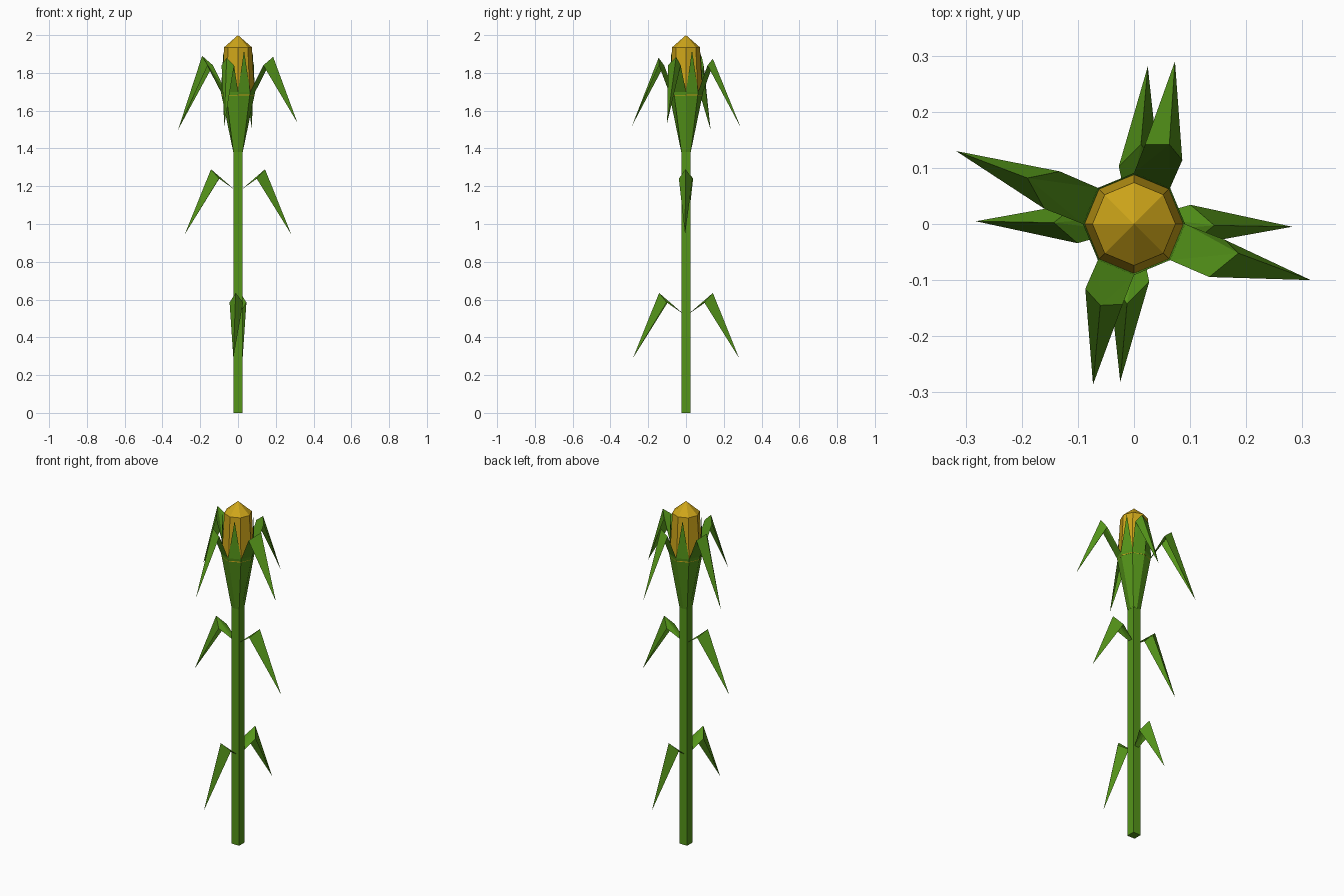
import bpy
from math import cos, sin, radians
from mathutils import Vector

if "Cube" in bpy.data.objects:
    bpy.data.objects.remove(bpy.data.objects["Cube"])


def material(name, rgb):
    m = bpy.data.materials.new(name)
    m.diffuse_color = (*rgb, 1)
    m.use_nodes = True
    m.node_tree.nodes["Principled BSDF"].inputs["Base Color"].default_value = m.diffuse_color
    return m


GREEN = material("leaf_green", (0.09, 0.30, 0.01))
YELLOW = material("corn_yellow", (0.62, 0.38, 0.01))


def make(name, verts, faces, mat):
    me = bpy.data.meshes.new(name)
    me.from_pydata([tuple(v) for v in verts], [], faces)
    me.materials.append(mat)
    ob = bpy.data.objects.new(name, me)
    bpy.context.collection.objects.link(ob)
    return ob


def polar(r, deg, z):
    return Vector((r * cos(radians(deg)), r * sin(radians(deg)), z))


def ring(r, z, n=8, start=0):
    return [polar(r, start + 360 * i / n, z) for i in range(n)]


def bands(n, count):
    return [(k * n + i, k * n + (i + 1) % n, (k + 1) * n + (i + 1) % n, (k + 1) * n + i)
            for k in range(count) for i in range(n)]


def leaf(name, base, az, side_r, half, side_z, ridge, tip):
    # folded leaf: rises from the base edge, creases at the ridge, droops to the tip
    across = polar(half, az + 90, 0)
    mid = polar(side_r, az, side_z)
    verts = [base[0], base[1], mid - across, mid + across, ridge, tip]
    make(name, verts, [(0, 2, 4), (0, 4, 1), (1, 4, 3), (2, 5, 4), (4, 5, 3)], GREEN)


# Square stalk
make("stalk", ring(0.035, 0, 4, 45) + ring(0.034, 1.38, 4, 45),
     bands(4, 1) + [(3, 2, 1, 0), (4, 5, 6, 7)], GREEN)

# Husk cup: square at the stalk, octagonal at the rim
low = [polar(0.025 if i % 2 == 0 else 0.035, 45 * i, 1.38) for i in range(8)]
rim = ring(0.091, 1.70)
make("husk", low + rim, bands(8, 1), GREEN)

# Cob with pointed cap
make("cob", ring(0.088, 1.68) + ring(0.074, 1.935) + [Vector((0, 0, 2))],
     bands(8, 1) + [(8 + i, 8 + (i + 1) % 8, 16) for i in range(8)]
     + [tuple(range(7, -1, -1))], YELLOW)

# Upright husk points on alternate rim sides
for k in range(4):
    a, b = rim[2 * k], rim[2 * k + 1]
    make(f"husk_point_{k + 1}", [a, b, polar(0.083, 22.5 + 90 * k, 1.92)], [(0, 1, 2)], GREEN)

# Drooping husk leaves on the other rim sides: azimuth, crease radius, ridge, tip
droops = [
    (67.5, 0.138, (0.063, 0.142, 1.875), (0.073, 0.29, 1.51)),
    (157.5, 0.158, (-0.190, 0.082, 1.89), (-0.317, 0.13, 1.50)),
    (247.5, 0.140, (-0.060, -0.145, 1.88), (-0.073, -0.286, 1.52)),
    (337.5, 0.160, (0.186, -0.052, 1.885), (0.315, -0.10, 1.535)),
]
for k, (az, r, ridge, tip) in enumerate(droops):
    i = 2 * k + 1
    leaf(f"husk_leaf_{k + 1}", (rim[i], rim[(i + 1) % 8]), az, r, 0.036, 1.84,
         Vector(ridge), Vector(tip))

# Stalk leaves in two opposite pairs
for name, z, az in (("lower_leaf", 0.53, 85), ("upper_leaf", 1.185, -1)):
    for k in range(2):
        a = az + 180 * k
        side = polar(0.012, a + 90, 0)
        root = polar(0.022, a, z)
        leaf(f"{name}_{k + 1}", (root - side, root + side), a, 0.10, 0.036, z + 0.055,
             polar(0.143, a, z + 0.105), polar(0.282, a, z - 0.24))
